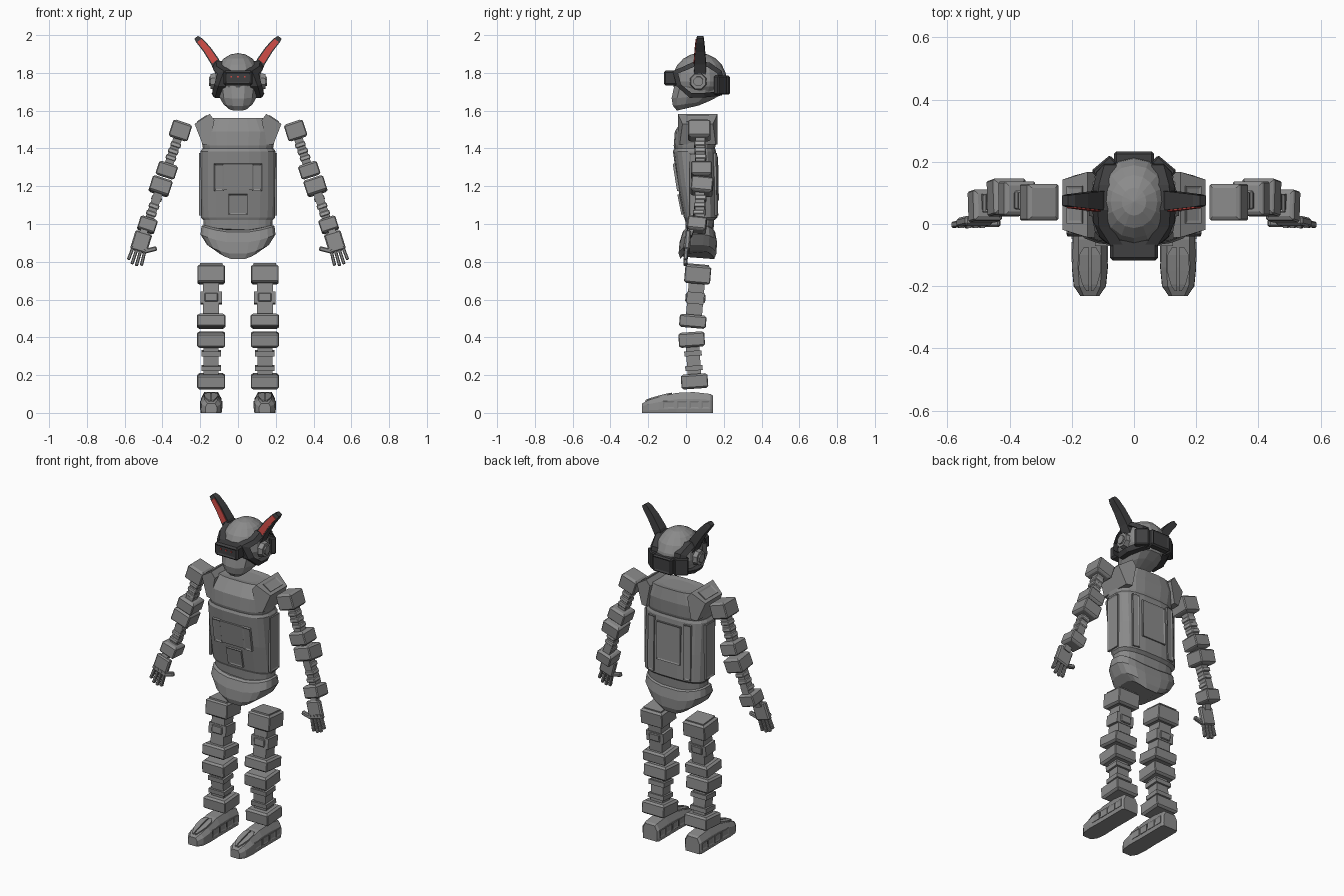
import bpy, bmesh, math
from mathutils import Matrix, Vector

def material(name, r, g, b):
    m = bpy.data.materials.new(name)
    m.diffuse_color = (r, g, b, 1)
    return m

GREY = material("mid_grey", 0.26, 0.26, 0.26)
LIGHT = material("light_grey", 0.38, 0.38, 0.38)
DARK = material("charcoal", 0.05, 0.05, 0.052)
RED = material("red", 0.62, 0.07, 0.06)

def finish(name, bm, mat):
    bmesh.ops.recalc_face_normals(bm, faces=bm.faces[:])
    me = bpy.data.meshes.new(name)
    bm.to_mesh(me)
    bm.free()
    me.materials.append(mat)
    ob = bpy.data.objects.new(name, me)
    bpy.context.collection.objects.link(ob)
    return ob

def place(x, y, z, rx=0, ry=0, rz=0):
    return (Matrix.Translation((x, y, z)) @ Matrix.Rotation(math.radians(rz), 4, 'Z')
            @ Matrix.Rotation(math.radians(ry), 4, 'Y') @ Matrix.Rotation(math.radians(rx), 4, 'X'))

def box(name, size, M, mat=GREY, bevel=0.0, step=0.0, faces="z"):
    """Box with optional bevel and framed (inset, raised or sunk) faces along an axis."""
    bm = bmesh.new()
    bmesh.ops.create_cube(bm, size=1)
    bmesh.ops.scale(bm, vec=size, verts=bm.verts)
    if bevel:
        bmesh.ops.bevel(bm, geom=bm.edges[:], offset=bevel, segments=1, affect='EDGES')
    if step:
        bm.normal_update()
        for f in [f for f in bm.faces if any(abs(f.normal["xyz".index(a)]) > 0.99 for a in faces)]:
            bmesh.ops.inset_region(bm, faces=[f], thickness=0.012, depth=step)
    bm.transform(M)
    return finish(name, bm, mat)

def loft(name, rings, mat=GREY, cyclic=False):
    bm = bmesh.new()
    vs = [[bm.verts.new(p) for p in r] for r in rings]
    n = len(vs[0])
    pairs = list(zip(vs, vs[1:])) + ([(vs[-1], vs[0])] if cyclic else [])
    for a, b in pairs:
        for i in range(n):
            j = (i + 1) % n
            bm.faces.new((a[i], a[j], b[j], b[i]))
    if not cyclic:
        bm.faces.new(vs[0])
        bm.faces.new(vs[-1])
    return finish(name, bm, mat)

def ring(z, hw, yf, yb, sag=0.0, tilt=0.0, n=3.0, count=20):
    """Rounded-square section; sag lifts the sides, tilt lifts the back."""
    pts = []
    for i in range(count):
        a = 2 * math.pi * (i + 0.5) / count
        c, s = math.cos(a), math.sin(a)
        u = math.copysign(abs(c) ** (2 / n), c)
        v = math.copysign(abs(s) ** (2 / n), s)
        pts.append((u * hw, (yf + yb) / 2 + v * (yb - yf) / 2, z + sag * u * u + tilt * (v + 1)))
    return pts

# Torso: pelvis, body shell and upper chest
loft("pelvis", [ring(0.81, 0.12, -0.03, 0.15, 0.05), ring(0.84, 0.165, -0.04, 0.162, 0.05),
                ring(0.90, 0.20, -0.035, 0.165, 0.045), ring(0.955, 0.195, -0.018, 0.155, 0.035),
                ring(0.965, 0.18, -0.005, 0.145, 0.03)])
loft("body", [ring(0.95, 0.18, 0.0, 0.145), ring(1.02, 0.185, -0.005, 0.15), ring(1.035, 0.198, -0.012, 0.168),
              ring(1.2, 0.2, -0.045, 0.168), ring(1.385, 0.2, -0.07, 0.16), ring(1.4, 0.19, -0.064, 0.155)])
loft("upper_chest", [ring(1.39, 0.185, -0.06, 0.15), ring(1.415, 0.19, -0.066, 0.158), ring(1.49, 0.2, -0.06, 0.165),
                     ring(1.56, 0.16, -0.015, 0.155), ring(1.555, 0.09, 0.015, 0.125)])
box("belly_plate", (0.10, 0.012, 0.11), place(0, -0.029, 1.103, 11.5), step=-0.004, faces="y")
box("chest_plate", (0.15, 0.008, 0.14), place(0, -0.055, 1.25, 9))
box("back_plate", (0.16, 0.012, 0.23), place(0, 0.166, 1.24, 1), step=-0.004, faces="y")
for s in (-1, 1):
    box("chest_panel", (0.052, 0.014, 0.145), place(s * 0.1, -0.052, 1.248, 9), step=-0.005, faces="y")
    box("back_side_panel", (0.045, 0.014, 0.33), place(s * 0.12, 0.158, 1.21, 1, 0, -s * 8), step=-0.004, faces="y")
    box("flank_panel", (0.014, 0.085, 0.33), place(s * 0.199, 0.06, 1.21), step=-0.004, faces="x")
    # shoulder socket: slanted pad with trapezoid plan
    prof = [(0.125, 1.55), (0.15, 1.583), (0.23, 1.53), (0.187, 1.42), (0.15, 1.42)]
    loft("shoulder_socket", [[(s * x, y0 + k * max(0, x - 0.16), z) for x, z in prof]
                             for y0, k in ((-0.043, 0.35), (0.167, -0.35))])
    box("socket_panel", (0.06, 0.12, 0.008), place(s * 0.19, 0.062, 1.557, 0, s * 33.5), step=-0.003)

# Head: faceted skull and jaw
bm = bmesh.new()
bmesh.ops.create_uvsphere(bm, u_segments=16, v_segments=10, radius=1)
for v in bm.verts:
    v.co = (v.co.x * 0.128, 0.072 + v.co.y * 0.145, 1.755 + v.co.z * (0.15 if v.co.z > 0 else 0.09))
finish("skull", bm, GREY)
loft("jaw", [ring(1.60, 0.05, -0.05, 0.07, 0, 0.014, 2.4, 12), ring(1.625, 0.08, -0.072, 0.13, 0, 0.014, 2.4, 12),
             ring(1.665, 0.1, -0.08, 0.185, 0, 0.008, 2.4, 12), ring(1.75, 0.118, -0.062, 0.2, 0, 0, 2.2, 12)])

# Visor with red lights, and the block band at the back of the head
box("visor", (0.155, 0.075, 0.078), place(0, -0.08, 1.773), DARK, 0.01, -0.005, "y")
for x in (-0.035, 0, 0.035):
    box("visor_light", (0.008, 0.006, 0.008), place(x, -0.114, 1.78), RED)
box("rear_band", (0.13, 0.045, 0.1), place(0, 0.21, 1.735), DARK, 0.008, -0.005, "y")

def side_x(y, z):
    return 0.133 * math.sqrt(max(0.2, 1 - ((y - 0.07) / 0.165) ** 2 - ((z - 1.755) / 0.17) ** 2))

band = [(-0.07, 1.81), (-0.01, 1.835), (0.045, 1.862), (0.125, 1.855), (0.19, 1.81),
        (0.20, 1.74), (0.19, 1.68), (0.10, 1.67), (0.02, 1.668), (-0.05, 1.73)]
for s in (-1, 1):
    rings = []
    for y, z in band:
        yi, zi = 0.07 + (y - 0.07) * 0.8, 1.762 + (z - 1.762) * 0.74
        xo, xi = side_x(y, z) + 0.015, side_x(yi, zi) + 0.018
        rings.append([(s * xo, y, z), (s * xi, yi, zi), (s * (xi - 0.035), yi, zi), (s * (xo - 0.04), y, z)])
    loft("side_band", rings, DARK, True)
    box("rear_side_band", (0.08, 0.035, 0.1), place(s * 0.096, 0.183, 1.735, 0, 0, -s * 40), DARK, 0.006)
    # octagonal ear disc
    for nm, r, d, x, m in (("ear", 0.048, 0.04, 0.125, GREY), ("ear_cap", 0.03, 0.05, 0.128, GREY)):
        bm = bmesh.new()
        bmesh.ops.create_cone(bm, cap_ends=True, segments=8, radius1=r, radius2=r * 0.88, depth=d)
        bm.transform(place(s * x, 0.065, 1.755) @ Matrix.Rotation(s * math.pi / 2, 4, 'Y')
                     @ Matrix.Rotation(math.pi / 8, 4, 'Z'))
        finish(nm, bm, m)
    # horn with red front strip: (x, z, half width, half depth), swept along a bend
    path = [(0.098, 1.80, 0.022, 0.032), (0.122, 1.86, 0.025, 0.03), (0.165, 1.925, 0.022, 0.025),
            (0.205, 1.972, 0.019, 0.02), (0.222, 1.988, 0.012, 0.016)]
    dx, dz = 0.8, -0.6
    loft("horn", [[(s * (x + k * w * dx), 0.075 + j * d, z + k * w * dz)
                   for k, j in ((-1, -1), (1, -1), (1, 1), (-1, 1))] for x, z, w, d in path], DARK)
    loft("horn_strip", [[(s * (x + k * w * 0.72 * dx), 0.075 - d - e, z + k * w * 0.72 * dz)
                         for k, e in ((-1, 0.004), (1, 0.004), (1, -0.003), (-1, -0.003))]
                        for x, z, w, d in path[1:4]], RED)

# Arms: (name, x, y, z, forward tilt, size)
arm = [("shoulder_block", 0.305, 0.07, 1.495, 0, (0.105, 0.118, 0.085)),
       ("elbow_upper_block", 0.377, 0.082, 1.285, 0, (0.105, 0.11, 0.068)),
       ("elbow_lower_block", 0.41, 0.085, 1.2, -6, (0.11, 0.115, 0.075)),
       ("wrist_block", 0.48, 0.058, 0.995, -6, (0.095, 0.1, 0.065))]
shafts = [("upper_arm", (0.315, 0.07, 1.46), (0.37, 0.08, 1.31)), ("forearm", (0.415, 0.084, 1.18), (0.475, 0.06, 1.01))]
for s in (-1, 1):
    for nm, x, y, z, rx, size in arm:
        box(nm, size, place(s * x, y, z, rx, -s * 18), GREY, 0.005, 0.005, "z")
    for nm, a, b in shafts:
        a, b = Vector(a), Vector(b)
        mid, length = (a + b) / 2, (b - a).length
        box(nm + "_shaft", (0.046, 0.05, length), place(s * mid.x, mid.y, mid.z, 0, -s * 19))
        for t in (0.27, 0.5, 0.73):
            p = a.lerp(b, t)
            box(nm + "_rung", (0.056, 0.06, 0.024), place(s * p.x, p.y, p.z, 0, -s * 19), LIGHT, 0.004)
    # hand: palm, four fingers with knuckles, thumb
    H = place(s * 0.513, 0.008, 0.905, -4, -s * 17)
    box("palm", (0.092, 0.03, 0.105), H, GREY, 0.007)
    for i, ln in enumerate((0.066, 0.082, 0.084, 0.075)):
        x = s * (0.035 - i * 0.0235)
        box("finger", (0.017, 0.02, ln), H @ place(x, -0.003, -0.045 - ln / 2, 0, -s * (4 - i * 2.5)), GREY, 0.004)
        box("knuckle", (0.015, 0.008, 0.012), H @ place(x, -0.015, -0.03), GREY)
    box("thumb", (0.075, 0.022, 0.024), place(s * 0.467, 0.002, 0.862, 0, s * 14), GREY, 0.005)
    box("hand_stem", (0.04, 0.03, 0.06), place(s * 0.497, 0.025, 0.965, -15, -s * 17))

# Legs: (name, y, z, tilt, size)
leg = [("hip_block", 0.062, 0.732, -5, (0.146, 0.138, 0.085)), ("hip_cap", 0.064, 0.775, -5, (0.118, 0.115, 0.025)),
       ("thigh_shaft", 0.05, 0.605, -5, (0.085, 0.085, 0.2)), ("thigh_collar", 0.05, 0.608, -5, (0.115, 0.092, 0.062)),
       ("knee_upper_block", 0.036, 0.485, -5, (0.15, 0.142, 0.058)), ("knee_lower_block", 0.03, 0.388, 4, (0.148, 0.138, 0.068)),
       ("shin_shaft", 0.04, 0.27, 4, (0.08, 0.072, 0.2)), ("shin_upper_collar", 0.037, 0.315, 4, (0.105, 0.092, 0.027)),
       ("shin_lower_collar", 0.042, 0.237, 4, (0.105, 0.092, 0.026)), ("ankle_block", 0.045, 0.167, 4, (0.148, 0.142, 0.066))]
# Foot sections along y: (y, half width, height)
foot = [(0.142, 0.048, 0.092), (0.13, 0.056, 0.1), (0.04, 0.056, 0.11), (-0.05, 0.055, 0.106),
        (-0.14, 0.058, 0.085), (-0.2, 0.052, 0.068), (-0.232, 0.03, 0.05)]
for s in (-1, 1):
    cx = s * 0.142
    for nm, y, z, rx, size in leg:
        block = nm.endswith("block")
        box(nm, size, place(cx, y, z, rx), GREY, 0.004 if block else 0.0, 0.006 if block else 0.0, "z")
    box("thigh_panel", (0.07, 0.106, 0.045), place(cx, 0.05, 0.608, -5), GREY, 0.004)
    loft("foot", [[(cx + k * w, y, f * h) for k, f in ((-0.95, 0), (0.95, 0), (1, 0.2), (0.98, 0.68), (0.65, 1),
                   (-0.65, 1), (-0.98, 0.68), (-1, 0.2))] for y, w, h in foot])
    # toe cap plates, split down the middle
    for k in (-1, 1):
        loft("toe_plate", [[(cx + k * x, y, z), (cx + k * 0.003, y, z), (cx + k * 0.003, y, z - 0.02), (cx + k * x, y, z - 0.02)]
                           for y, x, z in ((-0.075, 0.02, 0.107), (-0.1, 0.035, 0.103), (-0.15, 0.036, 0.09),
                                           (-0.195, 0.024, 0.077), (-0.215, 0.012, 0.068))])
        for y, ln in ((-0.09, 0.065), (-0.02, 0.055), (0.045, 0.055), (0.105, 0.045)):
            box("foot_side_panel", (0.01, ln, 0.042), place(cx + k * 0.054, y, 0.043), GREY, 0, -0.003, "x")
